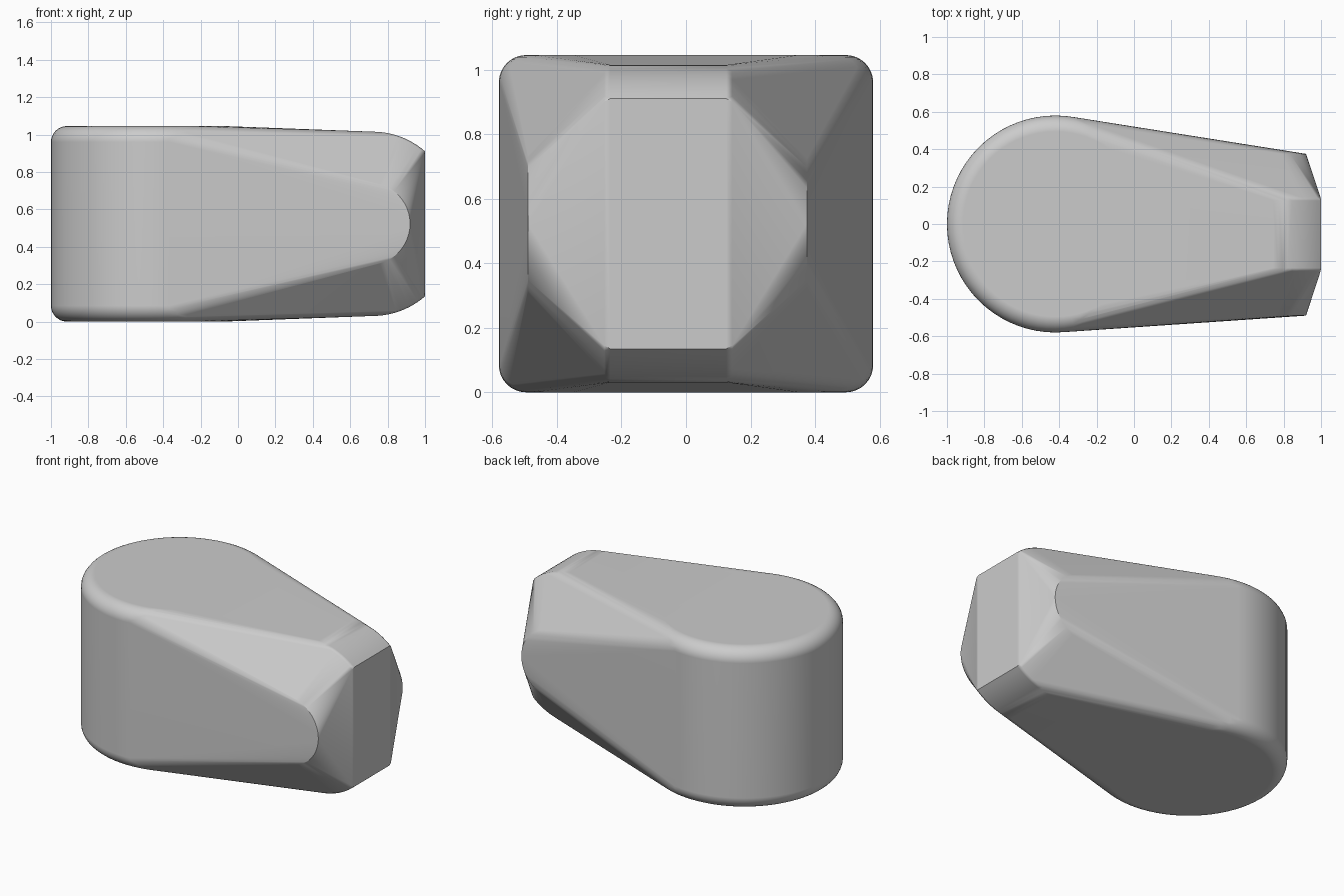
import bpy, bmesh
from math import sin, cos, pi, radians, asin

if "Cube" in bpy.data.objects:
    bpy.data.objects.remove(bpy.data.objects["Cube"])

MID = 0.5225  # half height
bm = bmesh.new()

def add(x, y, z):
    bm.verts.new((x, y, z))

# Big rounded end: upright cylinder with rolled top and bottom rims
R, FIL, CX = 0.58, 0.085, -0.42
for i in range(72):
    a = 2 * pi * i / 72
    if CX + R * cos(a) > 0.0:
        continue
    for j in range(9):
        t = j / 8 * pi / 2
        r = R - FIL + FIL * cos(t)
        h = MID - FIL + FIL * sin(t)
        for s in (1, -1):
            add(CX + r * cos(a), r * sin(a), MID + s * h)

# Narrow nose: arched top and bottom, cut flat at x = 1
NX, NR, NH = 0.72, 0.426, 0.4925
for inset, y0, y1 in ((0, -0.235, 0.125), (0.009, -0.253, 0.143), (0.03, -0.265, 0.155)):
    r = NR - inset
    end = asin((0.28 - inset * 0.3) / r)
    for j in range(13):
        t = end * j / 12
        h = NH - NR + r * cos(t)
        for s in (1, -1):
            for y in (y0, y1):
                add(NX + r * sin(t), y, MID + s * h)

# Side cheeks: half-round tips
for y in (-0.49, 0.375):
    for j in range(25):
        t = pi * (j / 24 - 0.5)
        add(0.70 + 0.22 * cos(t), y, MID + 0.22 * sin(t))

# Skin everything with one convex surface
res = bmesh.ops.convex_hull(bm, input=bm.verts[:])
bmesh.ops.delete(bm, geom=[v for v in bm.verts if not v.link_faces], context='VERTS')
bmesh.ops.dissolve_limit(bm, angle_limit=radians(0.3), verts=bm.verts[:], edges=bm.edges[:])
bmesh.ops.recalc_face_normals(bm, faces=bm.faces[:])
mesh = bpy.data.meshes.new("tapered_block")
bm.to_mesh(mesh)
bm.free()
obj = bpy.data.objects.new("tapered_block", mesh)
bpy.context.collection.objects.link(obj)
bpy.context.view_layer.objects.active = obj
obj.select_set(True)
bpy.ops.object.shade_smooth_by_angle(angle=radians(30))
mod = obj.modifiers.new("even_shading", 'WEIGHTED_NORMAL')
mod.keep_sharp = True
